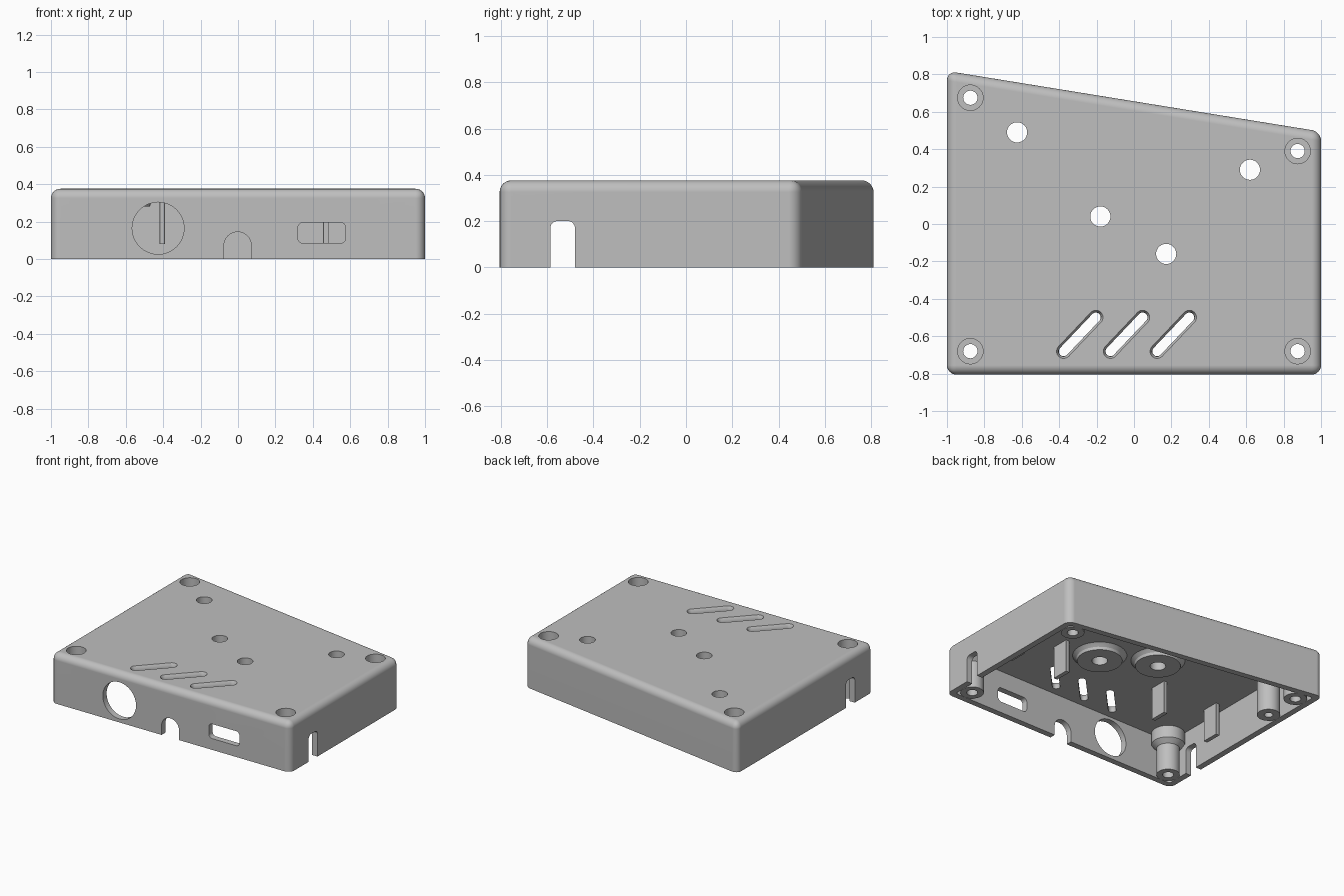
import bpy, bmesh
from math import sin, cos, pi, radians
from mathutils import Matrix, Vector

cube = bpy.data.objects.get("Cube")
if cube:
    bpy.data.objects.remove(cube)

HEIGHT, CEILING, WALL = 0.376, 0.325, 0.045

grey = bpy.data.materials.new("light grey plastic")
grey.use_nodes = True
COLOUR = (0.52, 0.52, 0.52, 1)
grey.diffuse_color = COLOUR
grey.node_tree.nodes["Principled BSDF"].inputs["Base Color"].default_value = COLOUR


def finish(bm, name):
    bmesh.ops.remove_doubles(bm, verts=bm.verts, dist=0.0005)
    bmesh.ops.recalc_face_normals(bm, faces=bm.faces)
    mesh = bpy.data.meshes.new(name)
    bm.to_mesh(mesh)
    bm.free()
    mesh.materials.append(grey)
    obj = bpy.data.objects.new(name, mesh)
    bpy.context.collection.objects.link(obj)
    return obj


def rounded(w, h, r, steps=8):
    """Closed outline of a rectangle with round corners."""
    pts = []
    for i, (sx, sy) in enumerate([(1, 1), (-1, 1), (-1, -1), (1, -1)]):
        for k in range(steps + 1):
            a = (i + k / steps) * pi / 2
            pts.append((sx * (w / 2 - r) + r * cos(a), sy * (h / 2 - r) + r * sin(a)))
    return pts


def loft(name, layers, place):
    """Skin a stack of (outline, height) layers, capped at both ends."""
    bm = bmesh.new()
    rings = [[bm.verts.new(place @ Vector((x, y, z))) for x, y in outline]
             for outline, z in layers]
    for low, high in zip(rings, rings[1:]):
        for i in range(len(low)):
            bm.faces.new((low[i - 1], low[i], high[i], high[i - 1]))
    bm.faces.new(rings[0])
    bm.faces.new(rings[-1])
    return finish(bm, name)


def turned(name, x, y, profile):
    """Round part from (radius, height) pairs."""
    layers = [(rounded(2 * r, 2 * r, r), z) for r, z in profile]
    return loft(name, layers, Matrix.Translation((x, y, 0)))


def body(name, inset, bottom, top, radius, round_top):
    """Four-sided block with a slanted back and rounded corners."""
    slant = 0.162
    right, left = 1 - inset, -1 + inset
    back = lambda x: 0.656 - slant * x - inset * 1.013
    front = -0.805 + inset
    plan = [(left, front), (right, front), (right, back(right)), (left, back(left))]
    bm = bmesh.new()
    rings = [[bm.verts.new((x, y, z)) for x, y in plan] for z in (bottom, top)]
    bm.faces.new(rings[0])
    bm.faces.new(rings[1])
    for i in range(4):
        bm.faces.new((rings[0][i - 1], rings[0][i], rings[1][i], rings[1][i - 1]))
    bmesh.ops.recalc_face_normals(bm, faces=bm.faces)
    edges = []
    for e in bm.edges:
        a, b = (v.co.z for v in e.verts)
        if abs(a - b) > 0.01 or (round_top and a + b > 2 * top - 0.01):
            edges.append(e)
    bmesh.ops.bevel(bm, geom=edges, offset=radius, segments=6, profile=0.5,
                    affect='EDGES')
    return finish(bm, name)


def combine(target, tools, operation):
    """Apply a boolean with each tool, then discard the tools."""
    for tool in tools:
        mod = target.modifiers.new("bool", 'BOOLEAN')
        mod.operation, mod.solver, mod.object = operation, 'EXACT', tool
        graph = bpy.context.evaluated_depsgraph_get()
        mesh = bpy.data.meshes.new_from_object(target.evaluated_get(graph))
        target.modifiers.clear()
        target.data = mesh
        bpy.data.objects.remove(tool)


# Hollow shell
case = body("enclosure_cover", 0, 0, HEIGHT, 0.05, True)
combine(case, [body("cavity", WALL, -0.1, CEILING, 0.02, False)], 'DIFFERENCE')

# Screw posts, button pads and standing ribs
screws = [(-0.875, -0.68), (0.875, -0.68), (0.875, 0.39), (-0.875, 0.675)]
blind_post = (-0.875, 0.39)
buttons = [(-0.625, 0.49), (0.62, 0.29), (-0.18, 0.04), (0.172, -0.16)]
solids = [turned("screw_post", x, y, [(0.08, 0), (0.08, 0.205), (0.115, 0.235), (0.115, 0.34)])
          for x, y in screws]
solids.append(turned("blind_post", *blind_post,
                     [(0.08, 0), (0.08, 0.29), (0.09, 0.315), (0.11, 0.34)]))
solids += [turned("button_pad", x, y, [(0.155, 0.282), (0.16, 0.302), (0.175, 0.317), (0.2, 0.335)])
           for x, y in buttons]
solids += [loft("rib", [(rounded(0.03, 0.13, 0.002, 1), 0.08),
                        (rounded(0.03, 0.13, 0.002, 1), 0.345)],
                Matrix.Translation((x, -0.21, 0)))
           for x in (-0.87, -0.405, 0.47, 0.87)]
combine(case, solids, 'UNION')

# Holes through the top
cuts = [turned("screw_hole", x, y, [(0.038, -0.1), (0.038, 0.25), (0.068, 0.25), (0.068, 0.5)])
        for x, y in screws]
cuts.append(turned("blind_hole", *blind_post, [(0.03, -0.1), (0.03, 0.2)]))
cuts += [turned("button_hole", x, y, [(0.054, 0.1), (0.054, 0.5)]) for x, y in buttons]

# Slanted vents with softened rims
for i in range(3):
    place = Matrix.Translation((-0.29 + i * 0.25, -0.59, 0)) @ Matrix.Rotation(radians(46.5), 4, 'Z')
    layers = [(rounded(0.25 + 2 * r, 2 * r, r), z) for r, z in
              [(0.026, 0.2), (0.026, 0.345), (0.029, 0.362), (0.038, HEIGHT), (0.038, 0.45)]]
    cuts.append(loft("vent", layers, place))

# Front openings: round socket, cable notch, switch window
def front_cut(name, x, z, w, h, r):
    outline = rounded(w, h, r)
    place = Matrix.Translation((x, -0.8, z)) @ Matrix.Rotation(radians(90), 4, 'X')
    return loft(name, [(outline, -0.07), (outline, 0.1)], place)


cuts.append(front_cut("socket_hole", -0.427, 0.165, 0.278, 0.278, 0.139))
cuts.append(front_cut("cable_notch", -0.002, 0.0, 0.146, 0.29, 0.073))
cuts.append(front_cut("switch_window", 0.448, 0.14, 0.256, 0.11, 0.028))

# Strap slot running across both side walls
slot = rounded(0.4, 0.106, 0.03)
across = Matrix.Translation((0, -0.533, 0)) @ Matrix.Rotation(radians(90), 4, 'Y')
cuts.append(loft("side_slots", [(slot, -1.1), (slot, 1.1)], across))
combine(case, cuts, 'DIFFERENCE')

# Smooth rounded edges, crisp flat faces
bpy.ops.object.select_all(action='DESELECT')
case.select_set(True)
bpy.context.view_layer.objects.active = case
bpy.ops.object.shade_smooth_by_angle(angle=radians(30))
weighted = case.modifiers.new("flat faces", 'WEIGHTED_NORMAL')
weighted.keep_sharp = True
